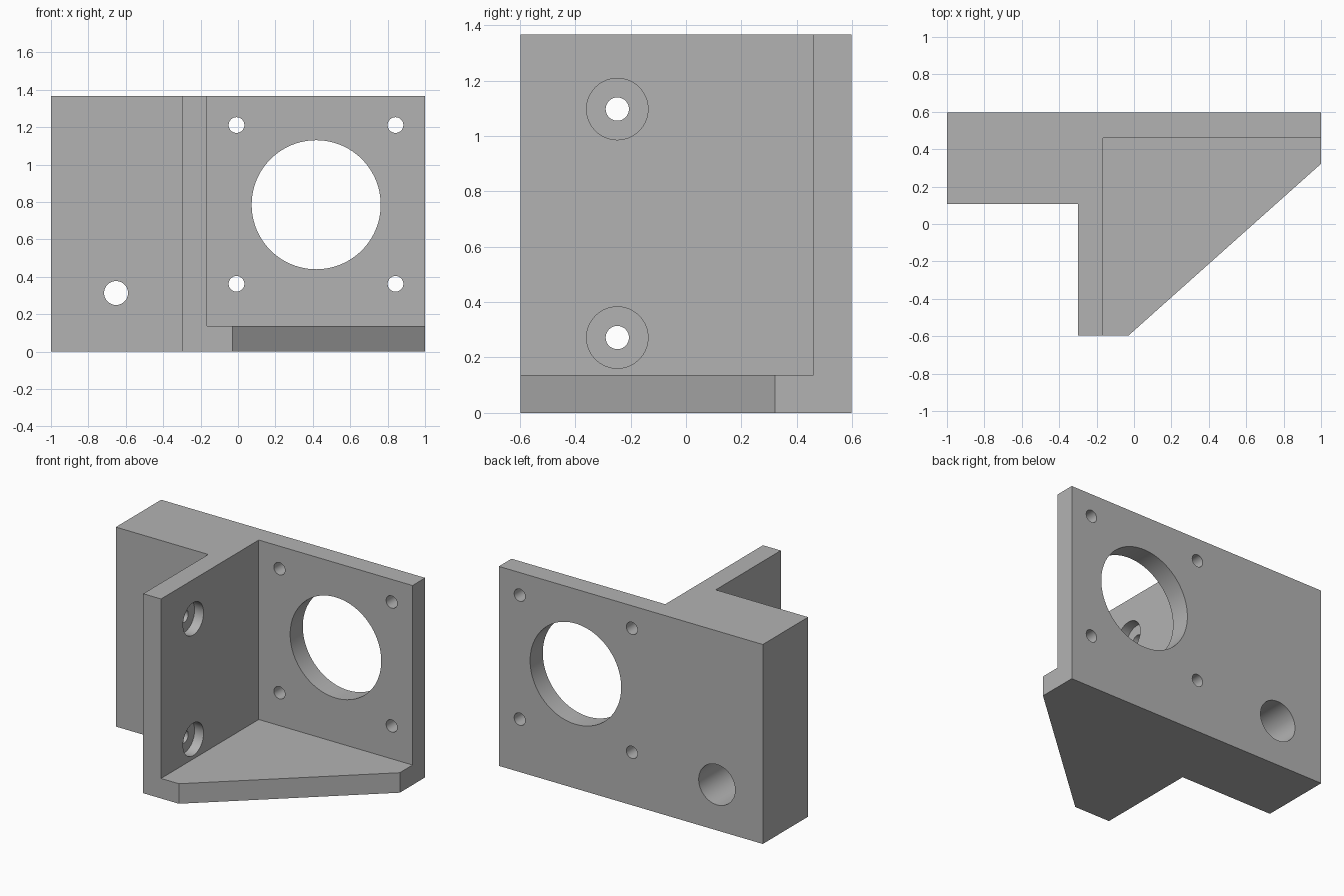
import bpy, bmesh, math
from mathutils import Matrix, Vector

if "Cube" in bpy.data.objects:
    bpy.data.objects.remove(bpy.data.objects["Cube"])

H, WALL = 1.366, 0.137
BACK, FRONT = 0.597, -0.597

grey = bpy.data.materials.new("plain grey")
grey.diffuse_color = (0.45, 0.45, 0.45, 1)
grey.use_nodes = True
grey.node_tree.nodes["Principled BSDF"].inputs["Base Color"].default_value = grey.diffuse_color


def prism(name, outline, z0, z1):
    """Extrude an xy outline from z0 to z1."""
    bm = bmesh.new()
    face = bm.faces.new([bm.verts.new((x, y, z0)) for x, y in outline])
    top = bmesh.ops.extrude_face_region(bm, geom=[face])["geom"]
    bmesh.ops.translate(bm, vec=(0, 0, z1 - z0),
                        verts=[g for g in top if isinstance(g, bmesh.types.BMVert)])
    bmesh.ops.recalc_face_normals(bm, faces=bm.faces)
    return finish(name, bm)


def cylinder(name, start, end, r, segs=64):
    """Cylinder between two points."""
    a, b = Vector(start), Vector(end)
    rot = (b - a).to_track_quat('Z', 'Y').to_matrix().to_4x4()
    bm = bmesh.new()
    bmesh.ops.create_cone(bm, cap_ends=True, segments=segs, radius1=r, radius2=r,
                          depth=(b - a).length,
                          matrix=Matrix.Translation((a + b) / 2) @ rot)
    return finish(name, bm)


def finish(name, bm):
    mesh = bpy.data.meshes.new(name)
    bm.to_mesh(mesh)
    bm.free()
    mesh.materials.append(grey)
    ob = bpy.data.objects.new(name, mesh)
    bpy.context.collection.objects.link(ob)
    return ob


# Bracket body: thick side block, cross wall and chamfered floor in one outline
bracket = prism("motor_bracket",
                [(-1, BACK), (-1, 0.107), (-0.3, 0.107), (-0.3, FRONT),
                 (-0.03, FRONT), (1, 0.322), (1, BACK)], 0, H)

# Open pocket that leaves the back plate, cross wall and floor
cutters = [prism("pocket_cutter",
                 [(-0.165, 0.46), (-0.165, -1), (1.5, -1), (1.5, 0.46)], WALL, H + 0.5)]

# Large round opening and its four screw holes in the back plate
cutters.append(cylinder("opening_cutter", (0.418, 0.3, 0.785), (0.418, 0.8, 0.785), 0.345, 96))
for x in (-0.008, 0.842):
    for z in (0.362, 1.211):
        cutters.append(cylinder("screw_cutter", (x, 0.4, z), (x, 0.8, z), 0.042, 40))

# Counterbored holes through the cross wall
for z in (0.272, 1.097):
    cutters.append(cylinder("wall_hole_cutter", (-0.5, -0.248, z), (0, -0.248, z), 0.042, 40))
    cutters.append(cylinder("wall_bore_cutter", (-0.233, -0.248, z), (0, -0.248, z), 0.111))

# Deep counterbored hole through the side block, wide at the back
cutters.append(cylinder("block_hole_cutter", (-0.652, 0, 0.313), (-0.652, 0.8, 0.313), 0.064))
cutters.append(cylinder("block_bore_cutter", (-0.652, 0.107 + WALL, 0.313),
                        (-0.652, 0.8, 0.313), 0.138))

bpy.context.view_layer.objects.active = bracket
bracket.select_set(True)
for c in cutters:
    mod = bracket.modifiers.new(c.name, 'BOOLEAN')
    mod.operation, mod.solver, mod.object = 'DIFFERENCE', 'EXACT', c
    bpy.ops.object.modifier_apply(modifier=mod.name)
    bpy.data.objects.remove(c)

bpy.ops.object.shade_smooth_by_angle(angle=math.radians(30))
